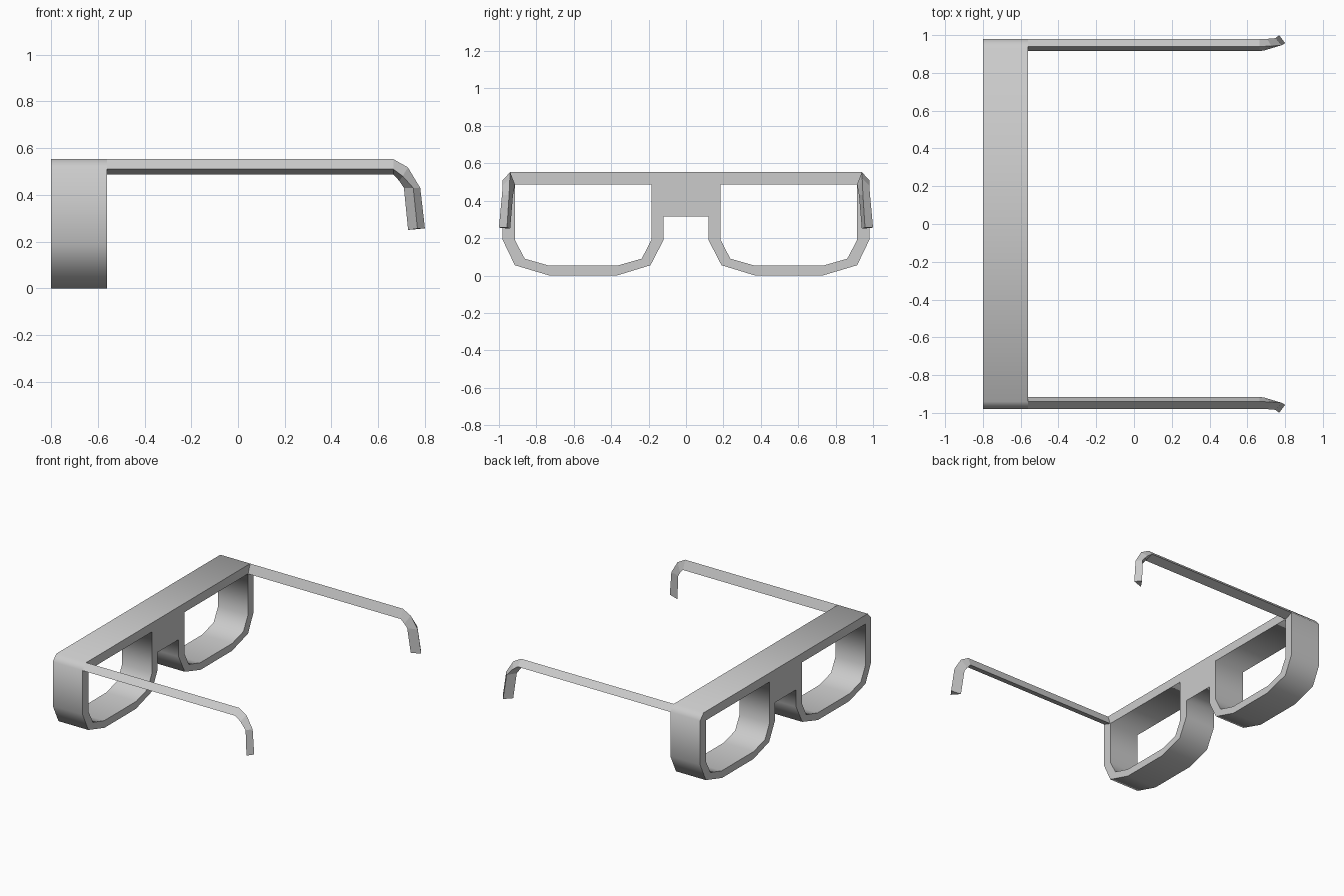
import bpy
import bmesh
from math import radians

if "Cube" in bpy.data.objects:
    bpy.data.objects.remove(bpy.data.objects["Cube"])

# Half profiles (y, z) of the front frame and one lens opening
outer = [(0.12, 0.315), (0.12, 0.19), (0.19, 0.055), (0.37, 0), (0.73, 0),
         (0.915, 0.055), (0.98, 0.19), (0.98, 0.51), (0.94, 0.553)]
lens = [(0.185, 0.488), (0.185, 0.19), (0.237, 0.09), (0.367, 0.053),
        (0.733, 0.053), (0.862, 0.09), (0.915, 0.19), (0.915, 0.488)]


def mirrored(points):
    return [(-y, z) for y, z in reversed(points)]


# Front frame: filled outline with two lens holes, extruded in depth
curve = bpy.data.curves.new("front_frame", 'CURVE')
curve.dimensions = '2D'
curve.fill_mode = 'BOTH'
curve.extrude = 0.12
for pts in (outer + mirrored(outer), lens, mirrored(lens)):
    spline = curve.splines.new('POLY')
    spline.points.add(len(pts) - 1)
    for p, (y, z) in zip(spline.points, pts):
        p.co = (y, z, 0, 1)
    spline.use_cyclic_u = True
frame = bpy.data.objects.new("front_frame", curve)
bpy.context.collection.objects.link(frame)
frame.location = (-0.68, 0, 0)
frame.rotation_euler = (radians(90), 0, radians(90))
bpy.context.view_layer.objects.active = frame
frame.select_set(True)
bpy.ops.object.convert(target='MESH')

# Temple arms: triangular section (top, outer, inner) swept along the ear hook
sections = [
    [(-0.56, 0.94, 0.553), (-0.56, 0.98, 0.51), (-0.56, 0.915, 0.488)],
    [(0.665, 0.94, 0.553), (0.665, 0.98, 0.51), (0.665, 0.915, 0.488)],
    [(0.727, 0.942, 0.518), (0.705, 0.98, 0.48), (0.69, 0.919, 0.46)],
    [(0.78, 0.946, 0.43), (0.75, 0.984, 0.43), (0.71, 0.925, 0.43)],
    [(0.80, 0.957, 0.257), (0.768, 1.0, 0.256), (0.728, 0.94, 0.25)],
]
bm = bmesh.new()
rings = [[bm.verts.new(co) for co in ring] for ring in sections]
for a, b in zip(rings, rings[1:]):
    for i in range(3):
        j = (i + 1) % 3
        bm.faces.new((a[i], a[j], b[j], b[i]))
bm.faces.new(rings[-1])
bmesh.ops.recalc_face_normals(bm, faces=bm.faces)
# Open end sits on the frame, so check the first face points outward and up
bm.faces.ensure_lookup_table()
if bm.faces[0].normal.z < 0:
    bmesh.ops.reverse_faces(bm, faces=bm.faces)
mesh = bpy.data.meshes.new("temple_arms")
bm.to_mesh(mesh)
bm.free()
arms = bpy.data.objects.new("temple_arms", mesh)
bpy.context.collection.objects.link(arms)
mirror = arms.modifiers.new("Mirror", 'MIRROR')
mirror.use_axis = (False, True, False)
